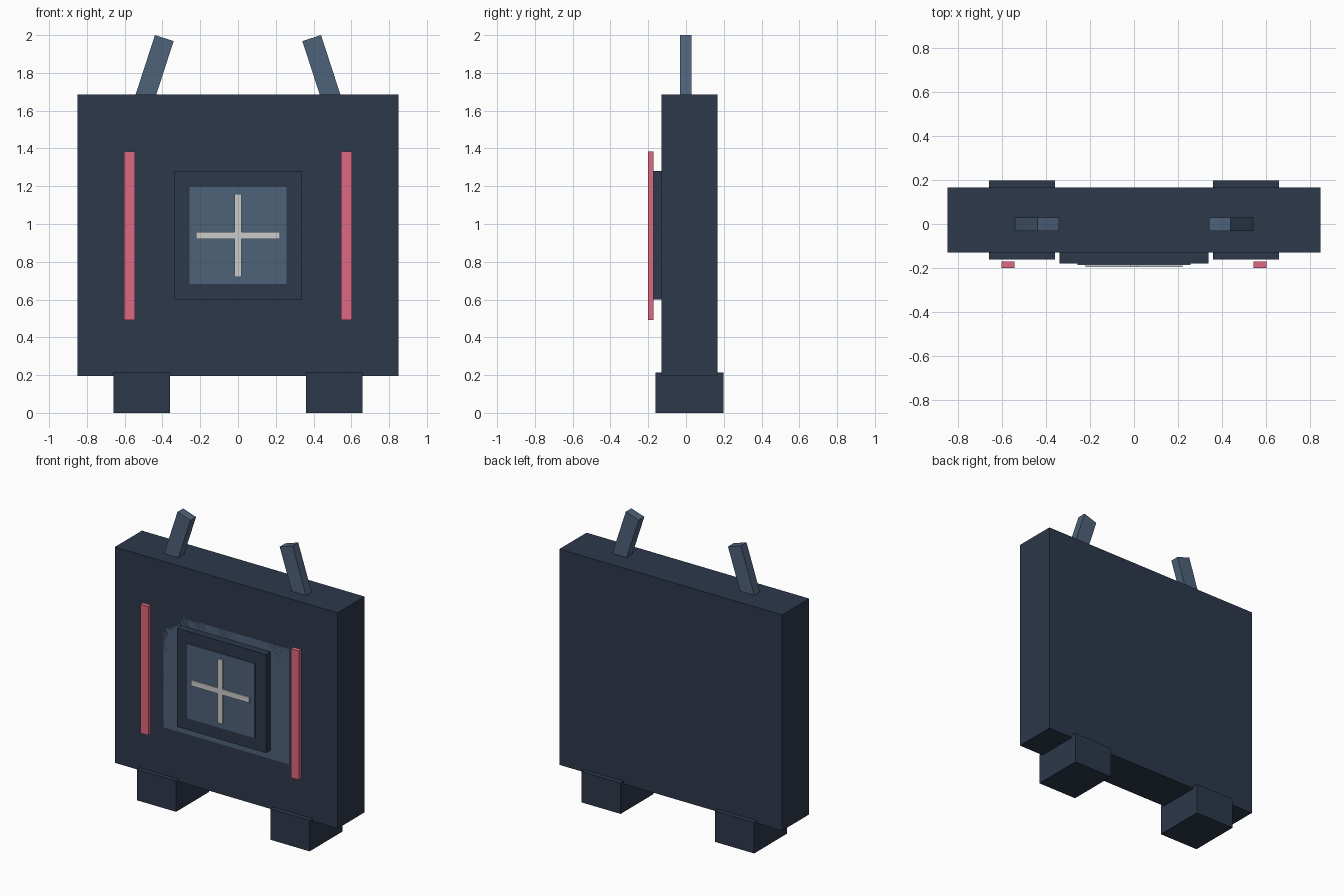
import bpy
import bmesh
from math import radians
from mathutils import Matrix, Vector

if "Cube" in bpy.data.objects:
    bpy.data.objects.remove(bpy.data.objects["Cube"])


def material(name, rgb):
    mat = bpy.data.materials.new(name)
    mat.diffuse_color = (*rgb, 1.0)
    mat.use_nodes = True
    mat.node_tree.nodes["Principled BSDF"].inputs["Base Color"].default_value = mat.diffuse_color
    return mat


NAVY = material("navy", (0.026, 0.040, 0.069))
STEEL = material("steel_blue", (0.076, 0.122, 0.195))
PINK = material("pink", (0.73, 0.14, 0.22))
PALE = material("pale_grey", (0.72, 0.73, 0.73))


def box(name, xs, ys, zs, mat, tilt=0.0):
    """Box between the given limits, tilted about its own y axis."""
    limits = (xs, ys, zs)
    centre = Vector([(a + b) / 2 for a, b in limits])
    size = [b - a for a, b in limits]
    bm = bmesh.new()
    bmesh.ops.create_cube(bm, size=1.0, matrix=Matrix.Diagonal((*size, 1.0)))
    mesh = bpy.data.meshes.new(name)
    bm.to_mesh(mesh)
    bm.free()
    mesh.materials.append(mat)
    obj = bpy.data.objects.new(name, mesh)
    obj.location = centre
    obj.rotation_euler.y = radians(tilt)
    bpy.context.collection.objects.link(obj)
    return obj


def pair(name, xs, ys, zs, mat, tilt=0.0):
    """Matching boxes on the right and left sides."""
    box("right_" + name, xs, ys, zs, mat, tilt)
    box("left_" + name, (-xs[1], -xs[0]), ys, zs, mat, -tilt)


# Slab body with a flush panel in its front face
box("body", (-0.85, 0.85), (-0.129, 0.166), (0.195, 1.685), NAVY)
box("flush_panel", (-0.48, 0.48), (-0.129, -0.09), (0.54, 1.335), STEEL)

# Feet
pair("foot", (0.36, 0.66), (-0.161, 0.199), (0.0, 0.213), NAVY)

# Raised hatch with inset plate and cross
box("hatch_frame", (-0.34, 0.34), (-0.18, -0.129), (0.60, 1.28), NAVY)
box("hatch_plate", (-0.258, 0.258), (-0.186, -0.15), (0.683, 1.197), STEEL)
box("cross_upright", (-0.018, 0.018), (-0.196, -0.17), (0.72, 1.16), PALE)
box("cross_bar", (-0.222, 0.222), (-0.195, -0.17), (0.92, 0.958), PALE)

# Light strips standing just off the front face
pair("light_strip", (0.544, 0.604), (-0.2, -0.171), (0.493, 1.383), PINK)

# Inward-leaning antennas, rooted in the body
pair("antenna", (0.400, 0.504), (-0.032, 0.029), (1.594, 1.994), STEEL, -18)
